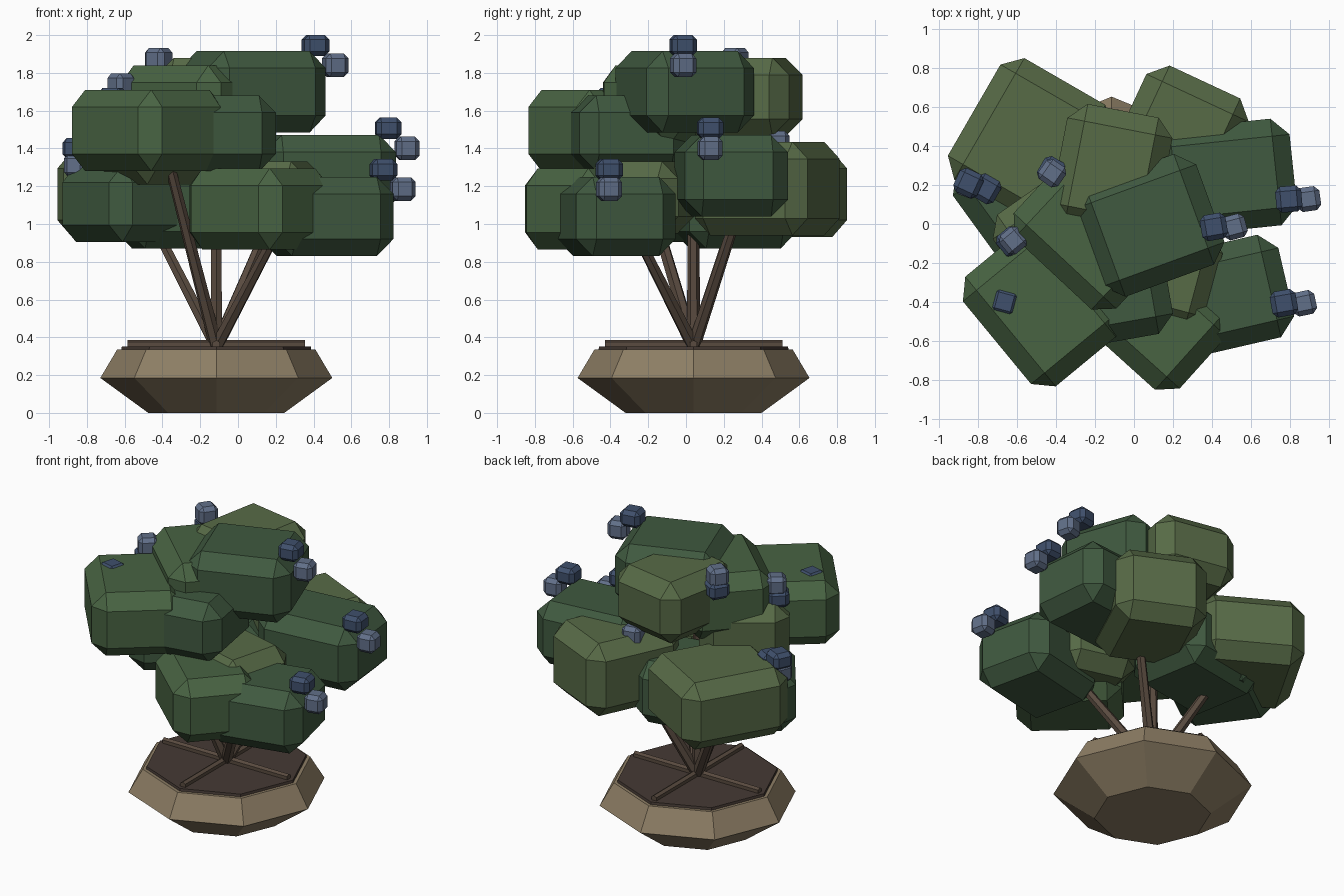
import bpy, bmesh
from math import radians, pi
from mathutils import Vector, Matrix

if "Cube" in bpy.data.objects:
    bpy.data.objects.remove(bpy.data.objects["Cube"])

CX, CY = -0.115, 0.04          # planter axis


def mat(name, rgb):
    m = bpy.data.materials.new(name)
    m.diffuse_color = (*rgb, 1)
    m.use_nodes = True
    m.node_tree.nodes["Principled BSDF"].inputs["Base Color"].default_value = m.diffuse_color
    return m


DARK = mat("dark_leaf", (0.05, 0.10, 0.05))
MID = mat("mid_leaf", (0.065, 0.125, 0.055))
LIGHT = mat("light_leaf", (0.095, 0.145, 0.062))
NAVY = mat("dark_berry", (0.05, 0.08, 0.15))
BLUE = mat("light_berry", (0.12, 0.16, 0.25))
CLAY = mat("clay", (0.27, 0.21, 0.13))
SOIL = mat("soil", (0.06, 0.042, 0.034))
BARK = mat("bark", (0.10, 0.07, 0.05))


def finish(name, bm, material):
    bmesh.ops.recalc_face_normals(bm, faces=bm.faces)
    me = bpy.data.meshes.new(name)
    bm.to_mesh(me)
    bm.free()
    me.materials.append(material)
    ob = bpy.data.objects.new(name, me)
    bpy.context.collection.objects.link(ob)
    return ob


def chamfered_box(name, centre, half, angle, bevel, material):
    bm = bmesh.new()
    bmesh.ops.create_cube(bm, size=2)
    bmesh.ops.scale(bm, vec=half, verts=bm.verts)
    bmesh.ops.bevel(bm, geom=bm.edges[:], offset=bevel, segments=1,
                    affect='EDGES', profile=0.5)
    bmesh.ops.transform(bm, verts=bm.verts, matrix=Matrix.Translation(centre)
                        @ Matrix.Rotation(radians(angle), 4, 'Z'))
    return finish(name, bm, material)


def frustum(bm, r1, r2, z1, z2, sides=8):
    bmesh.ops.create_cone(bm, cap_ends=True, segments=sides, radius1=r1, radius2=r2,
                          depth=z2 - z1,
                          matrix=Matrix.Translation((CX, CY, (z1 + z2) / 2)))


def rod(name, a, b, r1, r2, material):
    a, b = Vector(a), Vector(b)
    d = b - a
    bm = bmesh.new()
    bmesh.ops.create_cone(bm, cap_ends=True, segments=6, radius1=r1, radius2=r2,
                          depth=d.length, matrix=Matrix.Translation((a + b) / 2)
                          @ d.to_track_quat('Z', 'Y').to_matrix().to_4x4())
    return finish(name, bm, material)


# Octagonal planter: stacked rings with corners on the axes
bm = bmesh.new()
rings = []
for r, z in ((0.36, 0), (0.614, 0.185), (0.525, 0.335)):
    rings.append([bm.verts.new(Matrix.Rotation(i * pi / 4, 3, 'Z') @ Vector((r, 0, z))
                               + Vector((CX, CY, 0))) for i in range(8)])
for lo, hi in zip(rings, rings[1:]):
    for i in range(8):
        bm.faces.new((lo[i], lo[(i + 1) % 8], hi[(i + 1) % 8], hi[i]))
bm.faces.new(rings[0])
bm.faces.new(rings[-1])
finish("planter", bm, CLAY)

# Soil disc
bm = bmesh.new()
frustum(bm, 0.505, 0.50, 0.32, 0.352)
finish("soil", bm, SOIL)

# Surface roots in a cross
for i, (dx, dy) in enumerate(((1, 0), (0, 1), (-1, 0), (0, -1))):
    rod(f"root_{i}", (CX, CY, 0.363), (CX + 0.47 * dx, CY + 0.47 * dy, 0.363),
        0.024, 0.022, BARK)

# Branches fanning out from the middle of the soil
for i, tip in enumerate(((-0.50, 0.28, 1.10), (0.27, -0.33, 1.08), (-0.41, -0.30, 1.50),
                         (0.25, 0.32, 1.20), (-0.115, 0.04, 1.5))):
    rod(f"branch_{i}", (CX, CY, 0.35), tip, 0.036, 0.026, BARK)

# Foliage: x, y, bottom z, top z, half width, half depth, turn, colour
foliage = (
    (-0.48, -0.425, 1.28, 1.71, 0.29, 0.365, 39.5, MID),
    (-0.13, -0.315, 1.28, 1.68, 0.30, 0.29, 10, DARK),
    (-0.225, -0.05, 1.41, 1.84, 0.28, 0.36, 47, MID),
    (0.08, -0.007, 1.485, 1.915, 0.332, 0.302, 20, DARK),
    (-0.115, 0.275, 1.465, 1.88, 0.275, 0.312, -11, LIGHT),
    (0.225, 0.43, 0.94, 1.435, 0.29, 0.33, -25, LIGHT),
    (-0.535, 0.42, 0.93, 1.385, 0.33, 0.36, -30, LIGHT),
    (-0.54, 0.17, 0.905, 1.31, 0.33, 0.30, 36, DARK),
    (-0.41, -0.04, 1.21, 1.63, 0.28, 0.24, 35, LIGHT),
    (0.11, -0.49, 0.865, 1.295, 0.27, 0.33, 48, MID),
    (0.47, -0.37, 0.83, 1.25, 0.32, 0.27, 13, DARK),
    (0.47, 0.24, 1.04, 1.47, 0.35, 0.275, 6, DARK),
    (-0.28, 0.26, 0.87, 1.29, 0.34, 0.29, 10, DARK),
    (0.17, -0.25, 0.95, 1.33, 0.25, 0.26, -15, LIGHT),
)
for i, (x, y, z0, z1, a, b, ang, m) in enumerate(foliage):
    chamfered_box(f"foliage_{i}", (x, y, (z0 + z1) / 2), (a, b, (z1 - z0) / 2),
                  ang, 0.09, m)

# Berries: centre, turn, colour
berries = (
    (0.41, -0.015, 1.945, 10, NAVY), (0.515, -0.015, 1.84, 15, BLUE),
    (0.795, 0.128, 1.507, 5, NAVY), (0.895, 0.128, 1.40, 8, BLUE),
    (0.77, -0.407, 1.287, 10, NAVY), (0.872, -0.407, 1.185, 12, BLUE),
    (-0.42, 0.26, 1.87, -35, BLUE), (-0.42, 0.27, 1.785, -30, NAVY),
    (-0.85, 0.21, 1.40, -25, NAVY), (-0.85, 0.20, 1.31, -20, BLUE),
    (-0.76, 0.18, 1.36, -30, NAVY),
    (-0.62, -0.085, 1.735, 40, BLUE), (-0.63, -0.09, 1.65, 40, NAVY),
    (-0.665, -0.40, 1.665, -15, NAVY), (0.06, 0.48, 1.43, 10, BLUE),
)
for i, (x, y, z, ang, m) in enumerate(berries):
    h, hz = (0.067, 0.056) if m == NAVY else (0.062, 0.062)
    chamfered_box(f"berry_{i}", (x, y, z), (h, h, hz), ang, 0.025, m)
